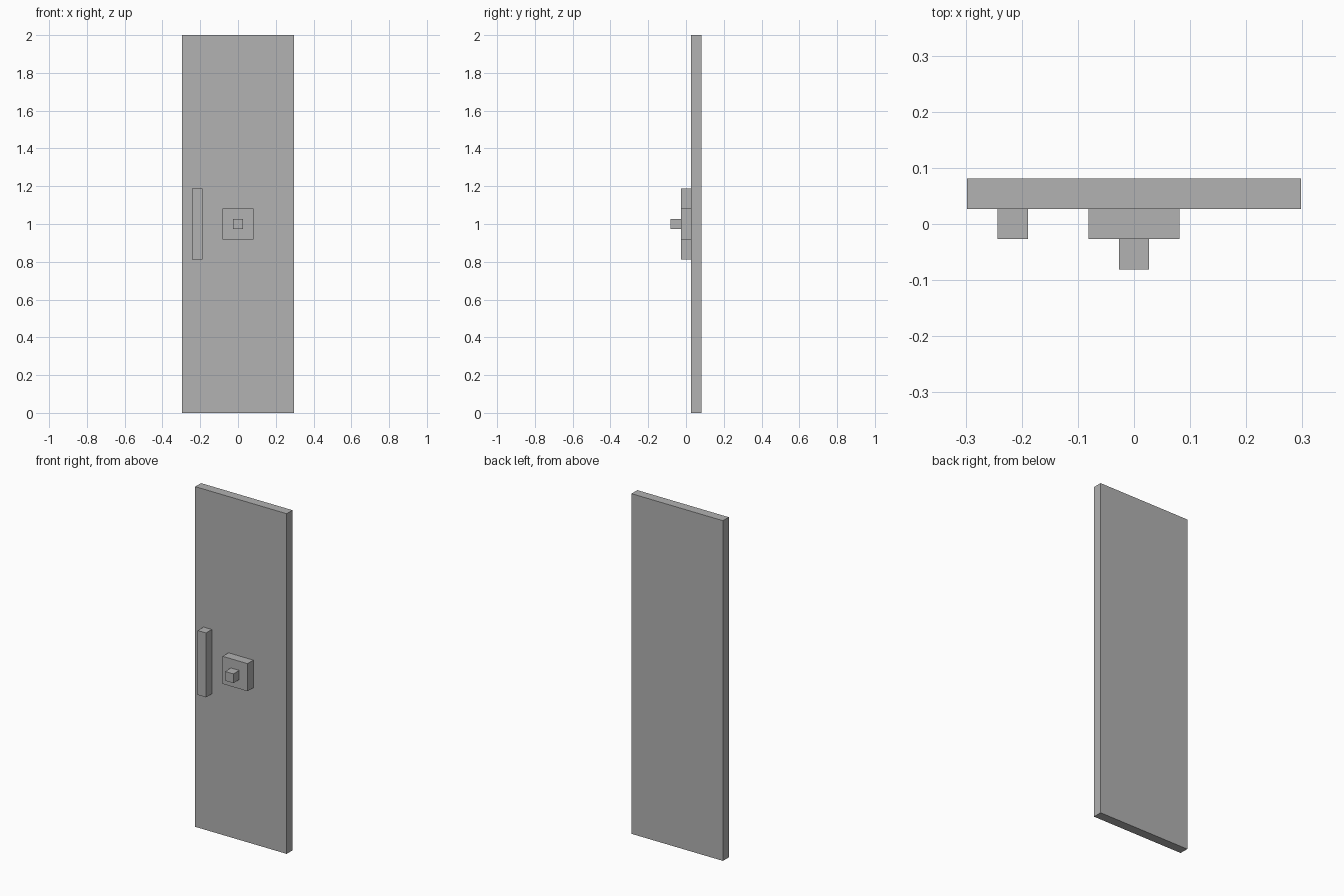
import bpy

# Remove the default cube
cube = bpy.data.objects.get("Cube")
if cube:
    bpy.data.objects.remove(cube, do_unlink=True)

# Everything sits on a regular grid: the door is 37 steps tall
STEP = 2 / 37


def make_material(name, color):
    mat = bpy.data.materials.new(name)
    mat.use_nodes = True
    mat.diffuse_color = color
    mat.node_tree.nodes["Principled BSDF"].inputs["Base Color"].default_value = color
    return mat


def add_box(name, center, size, mat):
    """Add a box with centre and size given in grid steps."""
    bpy.ops.mesh.primitive_cube_add(size=1, location=[c * STEP for c in center])
    obj = bpy.context.object
    obj.name = name
    obj.data.name = name
    obj.scale = [s * STEP for s in size]
    bpy.ops.object.transform_apply(location=False, rotation=False, scale=True)
    obj.data.materials.append(mat)
    return obj


grey = make_material("plain grey", (0.445, 0.445, 0.445, 1))
MID = 18.5  # half the door height

# Door slab
add_box("door_panel", (0, 1, MID), (11, 1, 37), grey)

# Upright pull handle near the right edge
add_box("pull_handle", (-4, 0, MID), (1, 1, 7), grey)

# Square plate with a small knob
add_box("knob_plate", (0, 0, MID), (3, 1, 3), grey)
add_box("knob", (0, -1, MID), (1, 1, 1), grey)
